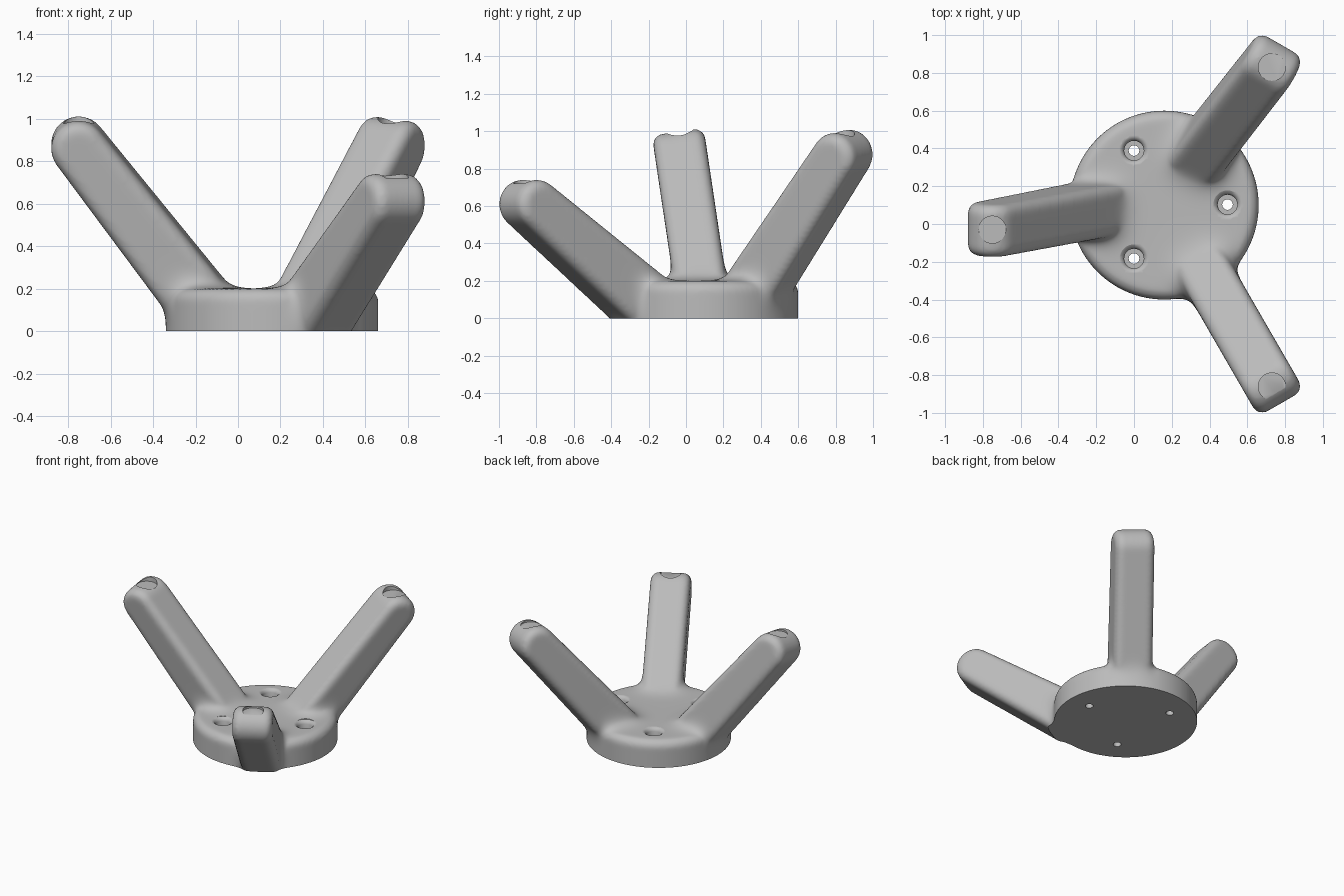
import bpy, bmesh, math
from mathutils import Vector, Matrix

cube = bpy.data.objects.get("Cube")
if cube:
    bpy.data.objects.remove(cube)

CENTRE = Vector((0.16, 0.10, 0))
DISC_R, DISC_H, ROUND = 0.5, 0.2, 0.06
ARM_HALF_WIDTH, TIP_R = 0.14, 0.13

# base point, tip centre, heading of the end, base thickness, dent centre
ARMS = [
    ((-0.15, 0.09, 0.1), (-0.75, -0.025, 0.87), 180, 0.31, (-0.75, -0.03, 0.975)),
    ((0.325, 0.337, 0.1), (0.715, 0.837, 0.87), 60, 0.31, (0.73, 0.83, 0.975)),
    ((0.376, -0.25, 0.1), (0.715, -0.837, 0.61), -60, 0.33, (0.73, -0.86, 0.72)),
]


def heading(degrees):
    a = math.radians(degrees)
    return Vector((math.cos(a), math.sin(a), 0))


def lathe(bm, profile, centre, steps):
    """Closed solid turned around a vertical axis; the profile runs from bottom to top."""
    rings = [[bm.verts.new(centre + heading(360 * i / steps) * r + Vector((0, 0, z)))
              for i in range(steps)] for r, z in profile]
    for low, high in zip(rings, rings[1:]):
        for i in range(steps):
            j = (i + 1) % steps
            bm.faces.new((low[i], low[j], high[j], high[i]))
    bm.faces.new(rings[0][::-1])
    bm.faces.new(rings[-1])


def add_arm(bm, base, tip, end_angle, thick):
    """Tapered bar with a fully rounded end and softened side edges."""
    base, tip = Vector(base), Vector(tip)
    axis = (tip - base).normalized()
    start = base - axis * 0.15
    length = (tip - start).length
    side = axis.cross(heading(end_angle)).normalized()
    up = side.cross(axis)
    outline = [(0, -thick / 2)]
    for i in range(17):
        a = math.pi * (i / 16 - 0.5)
        outline.append((length + TIP_R * math.cos(a), TIP_R * math.sin(a)))
    outline.append((0, thick / 2))
    part = bmesh.new()
    face = part.faces.new([part.verts.new(start + axis * a + up * u - side * ARM_HALF_WIDTH)
                           for a, u in outline])
    grown = bmesh.ops.extrude_face_region(part, geom=[face])["geom"]
    moved = [g for g in grown if isinstance(g, bmesh.types.BMVert)]
    bmesh.ops.translate(part, verts=moved, vec=side * ARM_HALF_WIDTH * 2)
    rims = {e for f in part.faces if len(f.verts) > 4 for e in f.edges}
    bmesh.ops.bevel(part, geom=list(rims), offset=0.055, segments=5, profile=0.5,
                    affect='EDGES', clamp_overlap=True)
    bmesh.ops.recalc_face_normals(part, faces=part.faces)
    temp = bpy.data.meshes.new("arm_part")
    part.to_mesh(temp)
    part.free()
    bm.from_mesh(temp)
    bpy.data.meshes.remove(temp)


def make_object(name, bm):
    mesh = bpy.data.meshes.new(name)
    bm.to_mesh(mesh)
    bm.free()
    ob = bpy.data.objects.new(name, mesh)
    bpy.context.collection.objects.link(ob)
    return ob


def apply_modifier(ob, kind, **settings):
    mod = ob.modifiers.new(kind.title(), kind)
    for key, value in settings.items():
        setattr(mod, key, value)
    bpy.ops.object.modifier_apply(modifier=mod.name)


# Round base and three arms, merged into one skin
bm = bmesh.new()
edge = [(DISC_R - ROUND + ROUND * math.cos(a), DISC_H - ROUND + ROUND * math.sin(a))
        for a in (math.pi / 2 * i / 6 for i in range(7))]
lathe(bm, [(DISC_R, -0.12)] + edge, CENTRE, 96)
for base, tip, end_angle, thick, dent in ARMS:
    add_arm(bm, base, tip, end_angle, thick)
body = make_object("three_arm_bracket", bm)
bpy.ops.object.select_all(action='DESELECT')
body.select_set(True)
bpy.context.view_layer.objects.active = body
apply_modifier(body, 'REMESH', mode='VOXEL', voxel_size=0.014)

# Fill the inner corners between base and arms with soft fillets
bm = bmesh.new()
bm.from_mesh(body.data)
near = [v for v in bm.verts if -0.1 < v.co.z < 0.5 and (v.co - CENTRE).xy.length < 0.75]
for step in range(70):
    bm.normal_update()
    moves = []
    for v in near:
        around = [e.other_vert(v).co for e in v.link_edges]
        delta = sum(around, Vector()) / len(around) - v.co
        if delta.dot(v.normal) > 0:
            moves.append((v, delta))
    for v, delta in moves:
        v.co += delta * 0.6
bm.to_mesh(body.data)
bm.free()
apply_modifier(body, 'SMOOTH', factor=0.5, iterations=5)

# Flat underside
bm = bmesh.new()
bm.from_mesh(body.data)
bmesh.ops.bisect_plane(bm, geom=bm.verts[:] + bm.edges[:] + bm.faces[:],
                       plane_co=(0, 0, 0), plane_no=(0, 0, -1), clear_outer=True)
bmesh.ops.holes_fill(bm, edges=[e for e in bm.edges if e.is_boundary], sides=0)
bmesh.ops.recalc_face_normals(bm, faces=bm.faces)
bm.to_mesh(body.data)
bm.free()

# Screw holes in the base and shallow round dents in the arm tips
bm = bmesh.new()
hole = [(0.028, -0.05), (0.028, 0.1), (0.052, 0.1), (0.052, 0.175),
        (0.06, 0.192), (0.075, 0.201), (0.075, 0.26)]
for angle in (0, 120, 240):
    lathe(bm, hole, CENTRE + Vector((0.005, 0.003, 0)) + heading(angle) * 0.33, 32)
for arm in ARMS:
    lathe(bm, [(0.072, 0), (0.072, 0.15)], Vector(arm[-1]), 32)
bmesh.ops.recalc_face_normals(bm, faces=bm.faces)
cutter = make_object("hole_cutter", bm)
cutter.hide_render = True
apply_modifier(body, 'BOOLEAN', operation='DIFFERENCE', solver='EXACT', object=cutter)
bpy.data.objects.remove(cutter)

# Single grey finish
grey = bpy.data.materials.new("plain_grey")
grey.use_nodes = True
colour = (0.5, 0.5, 0.5, 1)
grey.diffuse_color = colour
grey.node_tree.nodes["Principled BSDF"].inputs["Base Color"].default_value = colour
body.data.materials.clear()
body.data.materials.append(grey)
bpy.ops.object.shade_smooth_by_angle(angle=math.radians(35))
